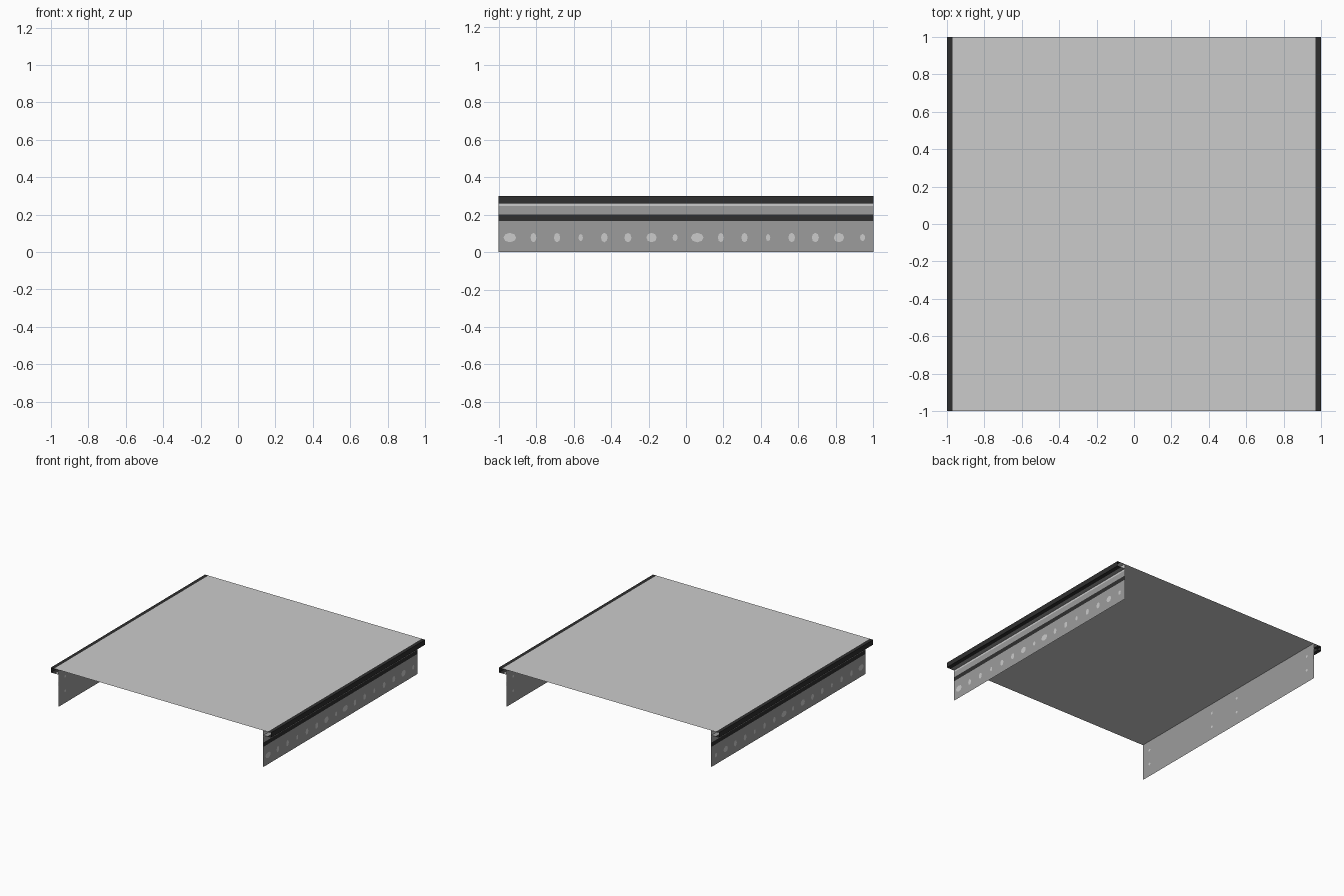
import bpy, bmesh, math

if "Cube" in bpy.data.objects:
    bpy.data.objects.remove(bpy.data.objects["Cube"])

def material(name, v):
    m = bpy.data.materials.new(name)
    m.diffuse_color = (v, v, v, 1)
    m.use_nodes = True
    m.node_tree.nodes["Principled BSDF"].inputs["Base Color"].default_value = m.diffuse_color
    return m

LIGHT = material("light grey", 0.60)
MID = material("mid grey", 0.335)
DARK = material("near black", 0.028)
MATS = [LIGHT, MID, DARK]

def finish(name, bm):
    me = bpy.data.meshes.new(name)
    bm.to_mesh(me)
    bm.free()
    for m in MATS:
        me.materials.append(m)
    ob = bpy.data.objects.new(name, me)
    bpy.context.collection.objects.link(ob)
    return ob

def sheet(name, profile, colours):
    """Open thin sheet: an x-z profile swept from y=-1 to y=1, one colour per strip."""
    bm = bmesh.new()
    rows = [[bm.verts.new((x, y, z)) for x, z in profile] for y in (-1, 1)]
    for i, c in enumerate(colours):
        f = bm.faces.new((rows[0][i], rows[0][i + 1], rows[1][i + 1], rows[1][i]))
        f.material_index = c
    return finish(name, bm)

def spots(name, x, items):
    """Flat painted ovals on a side wall: (y, z, half width, half height)."""
    bm = bmesh.new()
    for y, z, ry, rz in items:
        ring = [bm.verts.new((x, y + ry * math.cos(a), z + rz * math.sin(a)))
                for a in (math.tau * k / 8 for k in range(8))]
        bm.faces.new(ring).material_index = 0
    return finish(name, bm)

# Floor deck with dark edge strips
sheet("deck", [(-1, .3), (-.97, .3), (.97, .3), (1, .3)], [2, 0, 2])

# Worn spots repeat every unit along the walls
sizes = [.034, .016, .017, .012, .018, .019, .028, .014]
outer = [(-.94 + .126 * i + k, .077, s, .025 if s > .015 else .019)
         for k in (0, 1) for i, s in enumerate(sizes)]
inner = [(y, z, .011, .011) for y in (-.92, -.19, .1, .92) for z in (.1, .22)]

for side, s in (("right", 1), ("left", -1)):
    # Overhanging lip: outer face and underside
    sheet(side + "_lip", [(s, .3), (s, .26), (s * .965, .26), (s * .93, .26)], [2, 2, 1])
    # Banded side wall
    w = s * .93
    sheet(side + "_wall", [(w, 0), (w, .165), (w, .2), (w, .245), (w, .3)], [1, 2, 1, 0])
    # Plain inner face of the wall
    sheet(side + "_wall_inside", [(w - s * .004, .3), (w - s * .004, 0)], [1])
    spots(side + "_outer_spots", w + s * .002, outer)
    spots(side + "_inner_spots", w - s * .006, inner)

# Point the side faces outward from their visible side
for ob in bpy.data.objects:
    bm = bmesh.new()
    bm.from_mesh(ob.data)
    s = -1 if ob.name.startswith("left") else 1
    inward = "inside" in ob.name or "inner" in ob.name
    for f in bm.faces:
        f.normal_update()
        n = f.normal
        if abs(n.x) > .5:
            want = -s if inward else s
            flip = n.x * want < 0
        else:
            flip = n.z > 0 if "lip" in ob.name else n.z < 0
        if flip:
            f.normal_flip()
    bm.to_mesh(ob.data)
    bm.free()
